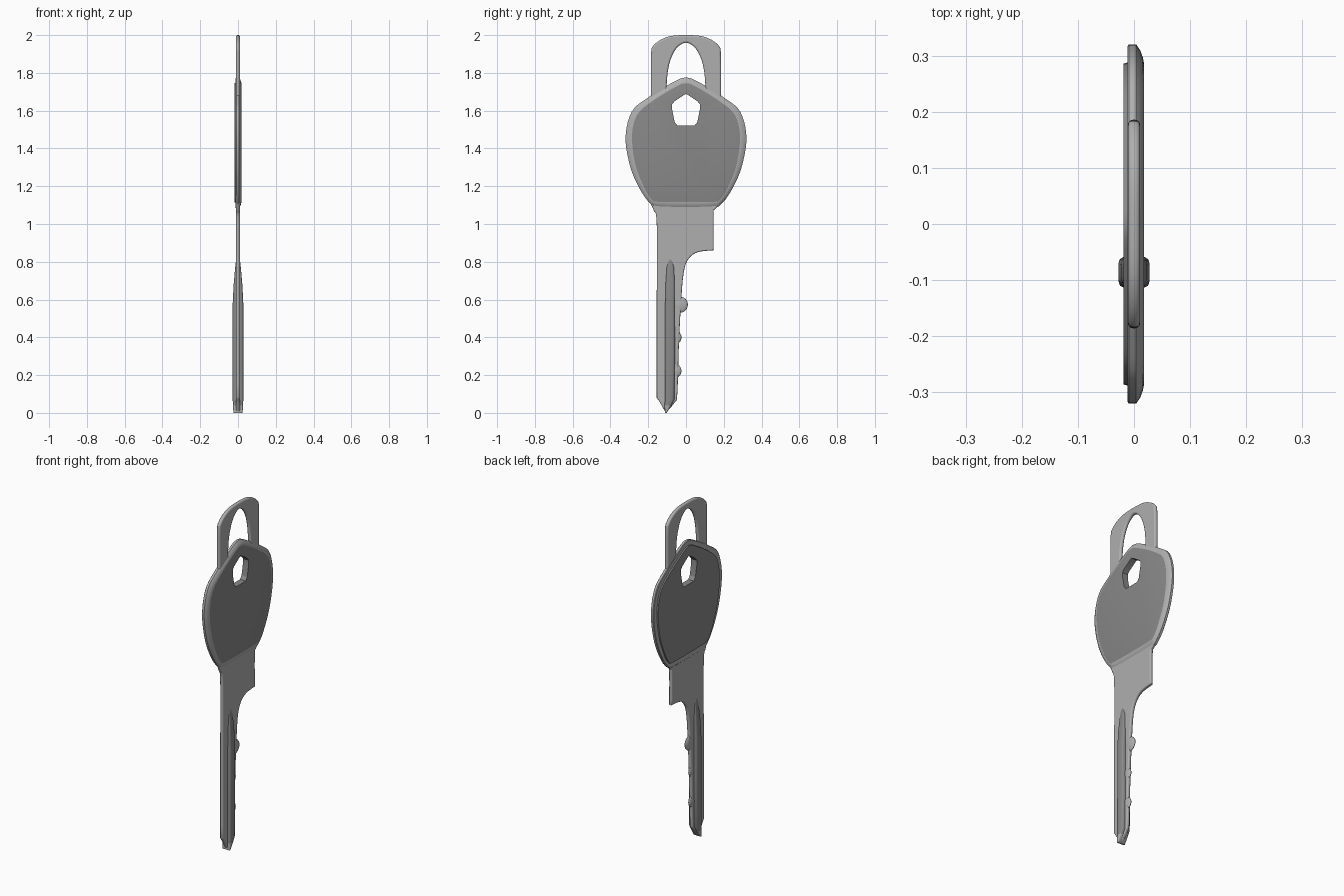
import bpy, bmesh, math
from mathutils import Vector

if "Cube" in bpy.data.objects:
    bpy.data.objects.remove(bpy.data.objects["Cube"])


def material(name, v):
    m = bpy.data.materials.new(name)
    m.diffuse_color = (v, v, v, 1)
    m.use_nodes = True
    m.node_tree.nodes["Principled BSDF"].inputs["Base Color"].default_value = m.diffuse_color
    return m


metal = material("metal", 0.43)
dark = material("dark_metal", 0.25)


def smooth(pts, n=5):
    """Closed Catmull-Rom outline in (y, z); a repeated point makes a corner."""
    out, m = [], len(pts)
    P = [Vector(p) for p in pts]
    for i in range(m):
        a, b, c, d = P[i - 1], P[i], P[(i + 1) % m], P[(i + 2) % m]
        if (b - c).length < 1e-6:
            continue
        for k in range(n):
            t = k / n
            out.append(0.5 * (2 * b + (c - a) * t + (2 * a - 5 * b + 4 * c - d) * t * t
                              + (3 * b - a - 3 * c + d) * t ** 3))
    return out


def mirrored(half):
    """Right half from top to bottom, completed on the left."""
    return half + [(-y, z) for y, z in reversed(half) if y > 0]


def shade(ob, angle=30):
    bpy.ops.object.select_all(action='DESELECT')
    ob.select_set(True)
    bpy.context.view_layer.objects.active = ob
    bpy.ops.object.shade_smooth_by_angle(angle=math.radians(angle))


def plate(name, outline, half, bevel):
    """Flat plate standing in the YZ plane with rounded edges."""
    cu = bpy.data.curves.new(name, 'CURVE')
    cu.dimensions, cu.fill_mode = '2D', 'BOTH'
    cu.extrude, cu.bevel_depth, cu.bevel_resolution = half - bevel, bevel, 2
    cu.offset = -bevel
    sp = cu.splines.new('POLY')
    sp.points.add(len(outline) - 1)
    for p, (y, z) in zip(sp.points, outline):
        p.co = (y, z, 0, 1)
    sp.use_cyclic_u = True
    cu.materials.append(metal)
    ob = bpy.data.objects.new(name, cu)
    bpy.context.collection.objects.link(ob)
    ob.rotation_euler = (math.pi / 2, 0, math.pi / 2)
    bpy.ops.object.select_all(action='DESELECT')
    ob.select_set(True)
    bpy.context.view_layer.objects.active = ob
    bpy.ops.object.convert(target='MESH')
    ob = bpy.context.object
    shade(ob, 60)
    return ob


def loft(name, rings, light_strips=()):
    """Skin a stack of equal rings and cap the ends; dark except the light strips."""
    bm = bmesh.new()
    vs = [[bm.verts.new(p) for p in r] for r in rings]
    for s, (a, b) in enumerate(zip(vs, vs[1:])):
        for i in range(len(a)):
            f = bm.faces.new((a[i - 1], a[i], b[i], b[i - 1]))
            f.material_index = 1 if s in light_strips else 0
    bm.faces.new(vs[0])
    bm.faces.new(vs[-1])
    bmesh.ops.recalc_face_normals(bm, faces=bm.faces)
    me = bpy.data.meshes.new(name)
    me.materials.append(dark)
    me.materials.append(metal)
    bm.to_mesh(me)
    bm.free()
    ob = bpy.data.objects.new(name, me)
    bpy.context.collection.objects.link(ob)
    return ob


# Key head: light rim stepping up to a dark raised panel on both sides
rim = smooth(mirrored([(0, 1.775), (0.07, 1.75), (0.2, 1.67), (0.287, 1.595), (0.32, 1.46),
                       (0.297, 1.31), (0.25, 1.195), (0.19, 1.11), (0.13, 1.085)]))
panel = smooth(mirrored([(0, 1.745), (0.065, 1.72), (0.185, 1.645), (0.26, 1.575), (0.286, 1.46),
                         (0.268, 1.315), (0.225, 1.2), (0.182, 1.13), (0.13, 1.117)]))


def ring(t, x):
    return [(x, *r.lerp(p, t)) for r, p in zip(rim, panel)]


head = loft("key_head", [ring(1, -0.019), ring(0.95, -0.012), ring(0.1, -0.012), ring(0, -0.009),
                         ring(0, 0.004), ring(0.3, 0.011), ring(0.7, 0.016), ring(1, 0.0178)],
            light_strips=range(1, 7))

# Five-sided hole with softened corners through the head
hole = mirrored([(0, 1.688), (0.012, 1.682), (0.06, 1.65), (0.074, 1.633), (0.074, 1.61),
                 (0.06, 1.54), (0.046, 1.522)])
cutter = loft("hole_cutter", [[(x, y, z) for y, z in hole] for x in (-0.1, 0.1)])
cutter.hide_render = True
mod = head.modifiers.new("hole", 'BOOLEAN')
mod.operation, mod.object, mod.solver = 'DIFFERENCE', cutter, 'EXACT'
bpy.context.view_layer.objects.active = head
bpy.ops.object.modifier_apply(modifier="hole")
bpy.data.objects.remove(cutter)
shade(head, 25)

# Hanging loop: outer arch and inner pointed arch as one outline
outer = [(0.185, 1.6), (0.185, 1.6), (0.185, 1.88), (0.172, 1.945), (0.1, 1.99)]
inner = [(0.105, 1.6), (0.105, 1.6), (0.101, 1.76), (0.085, 1.86), (0.05, 1.93)]
left = lambda pts: [(-y, z) for y, z in pts]
loop = smooth(outer + [(0, 2.0)] + left(outer)[::-1]
              + left(inner) + [(0, 1.96)] + inner[::-1])
plate("hanging_loop", loop, 0.011, 0.009)

# Blade with neck and shoulder
blade = smooth([(-0.2, 1.13), (-0.2, 1.13), (-0.172, 1.075), (-0.155, 1.0), (-0.155, 0.6),
                (-0.155, 0.08), (-0.155, 0.08), (-0.135, 0.05), (-0.107, 0.0), (-0.107, 0.0),
                (-0.06, 0.055), (-0.046, 0.1), (-0.038, 0.35), (-0.028, 0.55), (-0.014, 0.73),
                (0.01, 0.81), (0.06, 0.85), (0.146, 0.861), (0.146, 0.861),
                (0.146, 1.05), (0.155, 1.08), (0.21, 1.13), (0.21, 1.13)])
plate("key_blade", blade, 0.01, 0.006)

# Raised spine along the blade: rounded sections (z, y min, y max, half thickness)
spine = [(0.0, -0.112, -0.102, 0.024), (0.04, -0.113, -0.078, 0.027), (0.07, -0.112, -0.062, 0.028),
         (0.3, -0.111, -0.059, 0.028), (0.58, -0.11, -0.06, 0.028), (0.68, -0.108, -0.06, 0.023),
         (0.77, -0.102, -0.064, 0.015), (0.82, -0.09, -0.078, 0.009)]
rings = []
for z, a, b, h in spine:
    c = (b - a) * 0.08
    side = [(0.7, a), (0.92, a + c), (1, a + 3 * c), (1, b - 3 * c), (0.92, b - c), (0.7, b)]
    rings.append([(-h * k, y, z) for k, y in side] + [(h * k, y, z) for k, y in side[::-1]])
shade(loft("blade_spine", rings, light_strips=(0,)), 60)

# Rounded teeth on the cutting edge
for i, (y, z, r) in enumerate([(-0.033, 0.573, 0.043), (-0.063, 0.4, 0.039), (-0.063, 0.222, 0.039)]):
    bpy.ops.mesh.primitive_uv_sphere_add(segments=20, ring_count=12, radius=r, location=(0, y, z))
    tooth = bpy.context.object
    tooth.name = f"tooth_{i + 1}"
    tooth.scale.x = 0.012 / r
    tooth.data.materials.append(metal)
    shade(tooth, 60)
